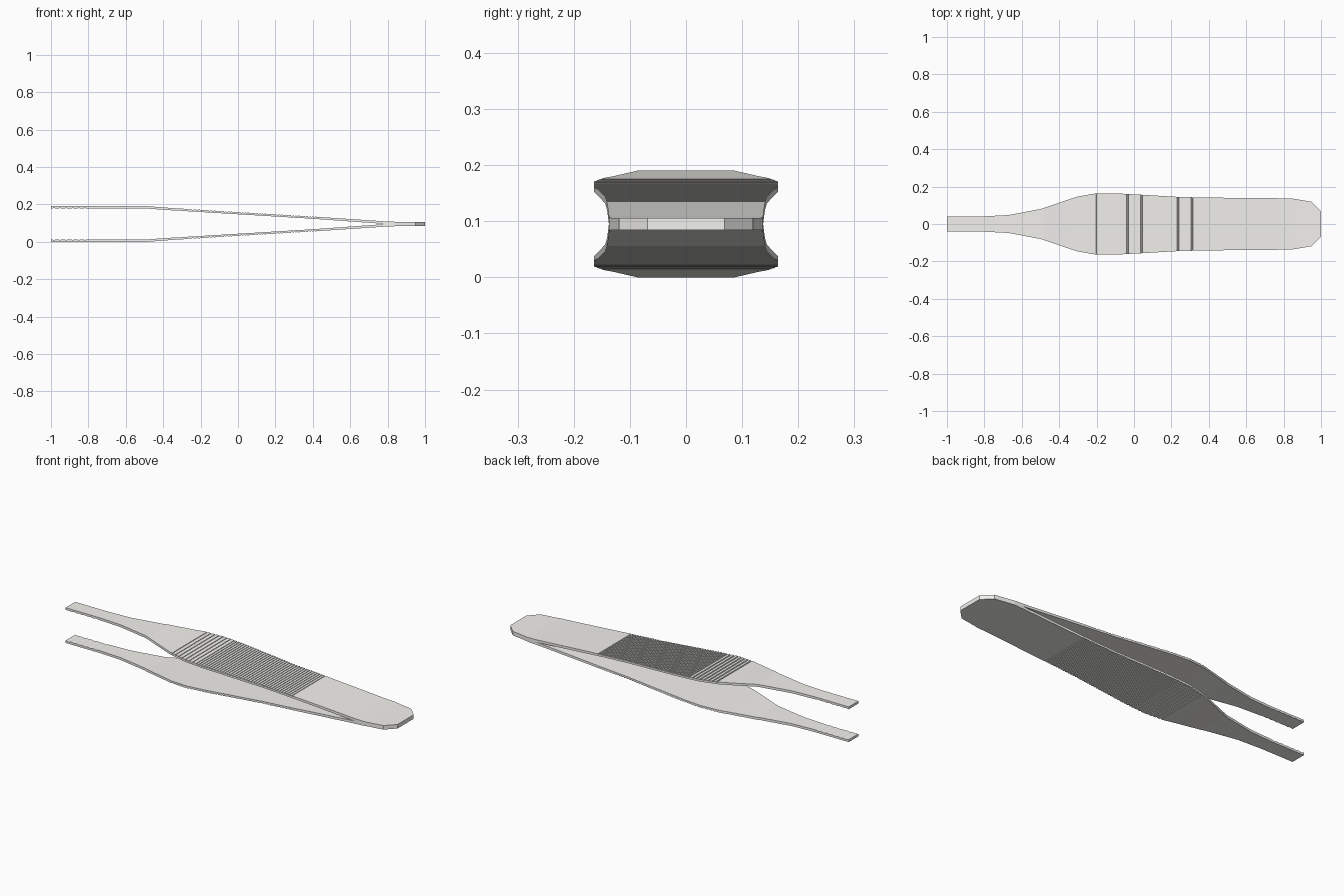
import bpy, bmesh

if "Cube" in bpy.data.objects:
    bpy.data.objects.remove(bpy.data.objects["Cube"])

MID = 0.095
# half width of the arm along its length
WIDTH = [(-1, .041), (-.8, .041), (-.67, .048), (-.5, .08), (-.3, .147), (-.2, .164),
         (-.1, .164), (.03, .157), (.25, .144), (.5, .14), (.84, .137), (.95, .119), (1, .069)]
# outer and inner heights of the upper arm
OUTER = [(-1, .19), (-.48, .19), (-.35, .18), (0, .159), (.4, .135), (.78, .1095), (.86, .106), (1, .106)]
INNER = [(-1, .177), (-.48, .177), (-.35, .168), (0, .147), (.4, .123), (.79, MID), (1, MID)]


def lerp(table, x):
    for (x0, v0), (x1, v1) in zip(table, table[1:]):
        if x <= x1:
            return v0 + (v1 - v0) * (x - x0) / (x1 - x0)
    return table[-1][1]


# grip grooves: steep narrow cuts on the outside, wider spaced near the tips
GROOVES = [(-1, 0)]
x = -0.29
while x < 0.43:
    GROOVES += [(x, 0), (x + .0003, -.003), (x + .007, -.003), (x + .0073, 0)]
    x += 0.022 if x < -0.15 else 0.015
GROOVES.append((1, 0))

# shallow gripping teeth on the inside of the tips
TEETH = [(-1 + i * .0165, .003 * (i % 2)) for i in range(13)] + [(1, 0)]

stations = sorted({round(p[0], 5) for t in (WIDTH, OUTER, INNER, GROOVES, TEETH) for p in t})

# light warm steel
steel = bpy.data.materials.new("light_steel")
steel.diffuse_color = (0.9, 0.89, 0.86, 1)
steel.use_nodes = True
steel.node_tree.nodes["Principled BSDF"].inputs["Base Color"].default_value = steel.diffuse_color


def make_arm(name, side):
    bm = bmesh.new()
    rings = []
    for x in stations:
        w = lerp(WIDTH, x)
        zo = lerp(OUTER, x) + lerp(GROOVES, x)
        zi = lerp(INNER, x) + lerp(TEETH, x)
        rings.append([bm.verts.new((x, y, MID + side * (z - MID)))
                      for y, z in ((-w, zo), (w, zo), (w, zi), (-w, zi))])
    for x, a, b in zip(stations, rings, rings[1:]):
        for i in range(4):
            if i == 2 and x > 0.785:   # arms are fused here
                continue
            j = (i + 1) % 4
            bm.faces.new((a[i], a[j], b[j], b[i]))
    bm.faces.new(rings[0])
    bm.faces.new(rings[-1])
    bmesh.ops.recalc_face_normals(bm, faces=bm.faces)
    me = bpy.data.meshes.new(name)
    bm.to_mesh(me)
    bm.free()
    me.materials.append(steel)
    bpy.context.collection.objects.link(bpy.data.objects.new(name, me))


make_arm("upper_arm", 1)
make_arm("lower_arm", -1)
